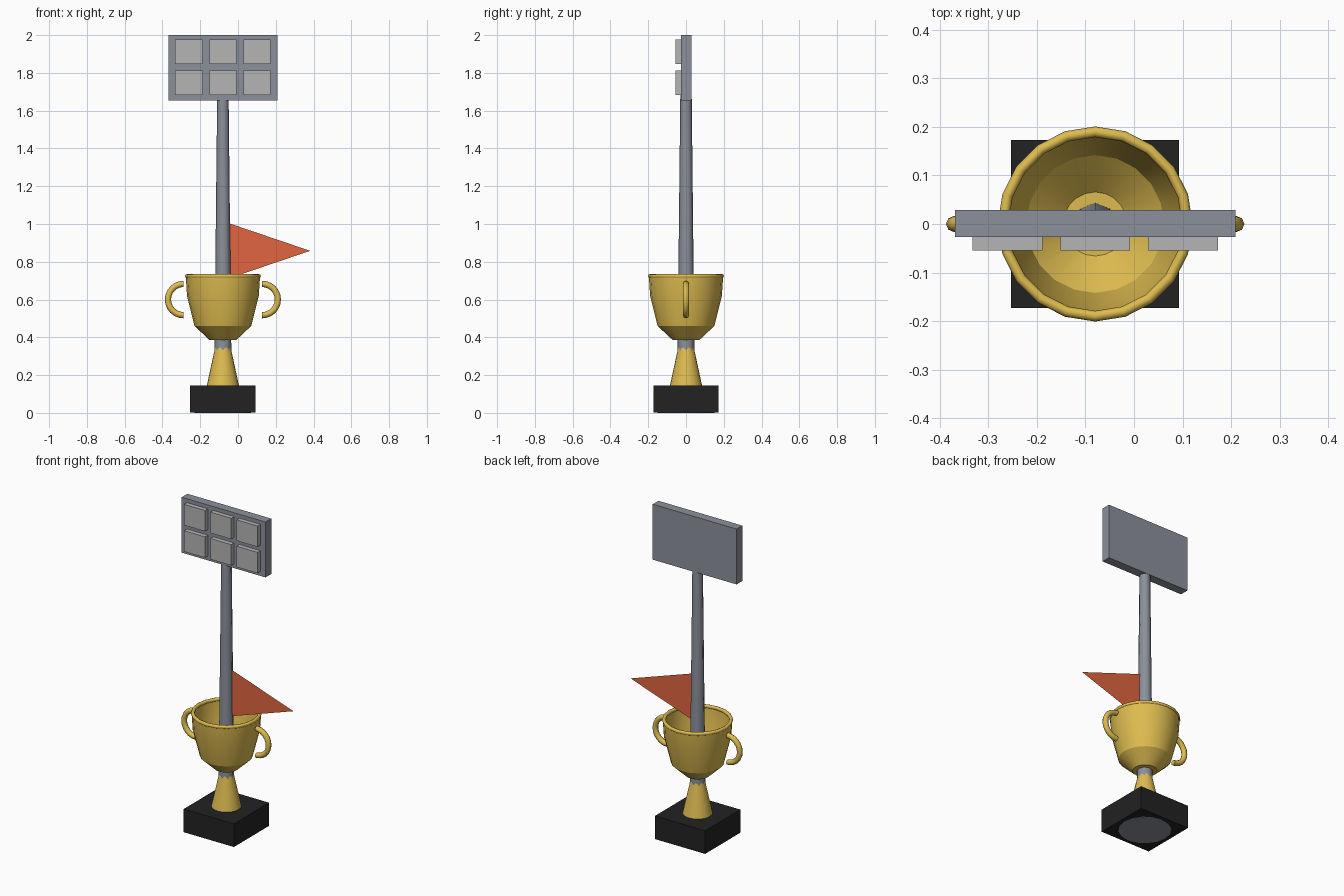
import bpy, bmesh, math
from mathutils import Matrix, Vector

if "Cube" in bpy.data.objects:
    bpy.data.objects.remove(bpy.data.objects["Cube"])

CX = -0.08  # shared axis of pole and cup


def material(name, rgb):
    m = bpy.data.materials.new(name)
    m.diffuse_color = (*rgb, 1)
    m.use_nodes = True
    m.node_tree.nodes["Principled BSDF"].inputs["Base Color"].default_value = m.diffuse_color
    return m


GOLD = material("gold", (0.73, 0.50, 0.08))
BLACK = material("black", (0.016, 0.016, 0.016))
SLATE = material("slate", (0.26, 0.28, 0.33))
LAMP = material("lamp", (0.46, 0.46, 0.46))
RED = material("red", (0.75, 0.13, 0.05))


def finish(name, bm, mat, smooth=None):
    me = bpy.data.meshes.new(name)
    bmesh.ops.recalc_face_normals(bm, faces=bm.faces)
    bm.to_mesh(me)
    bm.free()
    ob = bpy.data.objects.new(name, me)
    bpy.context.collection.objects.link(ob)
    me.materials.append(mat)
    if smooth:
        bpy.ops.object.select_all(action='DESELECT')
        ob.select_set(True)
        bpy.context.view_layer.objects.active = ob
        bpy.ops.object.shade_smooth_by_angle(angle=math.radians(smooth))
    return ob


def box(name, lo, hi, mat):
    lo, hi = Vector(lo), Vector(hi)
    bm = bmesh.new()
    m = Matrix.Translation((lo + hi) / 2) @ Matrix.Diagonal((*(hi - lo), 1))
    bmesh.ops.create_cube(bm, size=1, matrix=m)
    return finish(name, bm, mat)


def cone(name, r1, r2, z1, z2, sides, mat, smooth=None):
    bm = bmesh.new()
    bmesh.ops.create_cone(bm, cap_ends=True, segments=sides, radius1=r1, radius2=r2,
                          depth=z2 - z1, matrix=Matrix.Translation((CX, 0, (z1 + z2) / 2)))
    return finish(name, bm, mat, smooth)


def lathe(name, profile, sides, mat, smooth, closed=False):
    bm = bmesh.new()
    rings = []
    for r, z in profile:
        rings.append([bm.verts.new((CX + r * math.cos(2 * math.pi * i / sides),
                                    r * math.sin(2 * math.pi * i / sides), z))
                      for i in range(sides)])
    pairs = list(zip(rings, rings[1:]))
    if closed:
        pairs.append((rings[-1], rings[0]))
    else:
        bm.faces.new(rings[0])
        bm.faces.new(rings[-1])
    for a, b in pairs:
        for i in range(sides):
            j = (i + 1) % sides
            bm.faces.new((a[i], a[j], b[j], b[i]))
    return finish(name, bm, mat, smooth)


def handle(name, side):
    # half ring swept outwards from the cup
    bm = bmesh.new()
    n, k, R, r = 12, 8, 0.083, 0.0165
    rings = []
    for i in range(n + 1):
        a = -math.pi / 2 + math.pi * i / n
        ring = []
        for j in range(k):
            t = 2 * math.pi * j / k
            d = R + r * math.cos(t)
            ring.append(bm.verts.new((CX + side * (0.208 + d * math.cos(a)),
                                      r * math.sin(t), 0.6 + d * math.sin(a))))
        rings.append(ring)
    for a, b in zip(rings, rings[1:]):
        for j in range(k):
            bm.faces.new((a[j], a[(j + 1) % k], b[(j + 1) % k], b[j]))
    bm.faces.new(rings[0])
    bm.faces.new(rings[-1])
    return finish(name, bm, GOLD, 50)


# Plinth with the pole foot set into its underside
box("plinth", (CX - 0.173, -0.173, 0.001), (CX + 0.173, 0.173, 0.145), BLACK)
cone("pole_foot", 0.15, 0.15, 0, 0.05, 16, SLATE)

# Tapered pole
cone("pole", 0.048, 0.0295, 0.02, 1.75, 8, SLATE, 50)

# Cup: stem, bowl, rim, handles
cone("cup_stem", 0.085, 0.033, 0.145, 0.385, 20, GOLD, 30)
lathe("cup_bowl", [(0.07, 0.385), (0.15, 0.46), (0.19, 0.62), (0.197, 0.728),
                   (0.187, 0.728), (0.18, 0.62), (0.142, 0.467), (0.066, 0.395)],
      20, GOLD, 30)
lathe("cup_rim", [(0.19 + 0.011 * math.cos(math.pi * i / 4),
                   0.724 + 0.011 * math.sin(math.pi * i / 4)) for i in range(8)],
      20, GOLD, 50, closed=True)
handle("left_handle", -1)
handle("right_handle", 1)

# Pennant
bm = bmesh.new()
bm.faces.new([bm.verts.new(p) for p in
              ((-0.045, 0, 0.713), (0.382, 0, 0.858), (-0.045, 0, 1.003))])
finish("pennant", bm, RED)

# Floodlight board with a grid of lamps
box("light_board", (CX - 0.289, -0.027, 1.655), (CX + 0.289, 0.029, 2.0), SLATE)
for row, z in enumerate((1.747, 1.911)):
    for col in range(3):
        x = CX + (col - 1) * 0.181
        box(f"lamp_{row}_{col}", (x - 0.072, -0.055, z - 0.065),
            (x + 0.072, -0.02, z + 0.065), LAMP)
